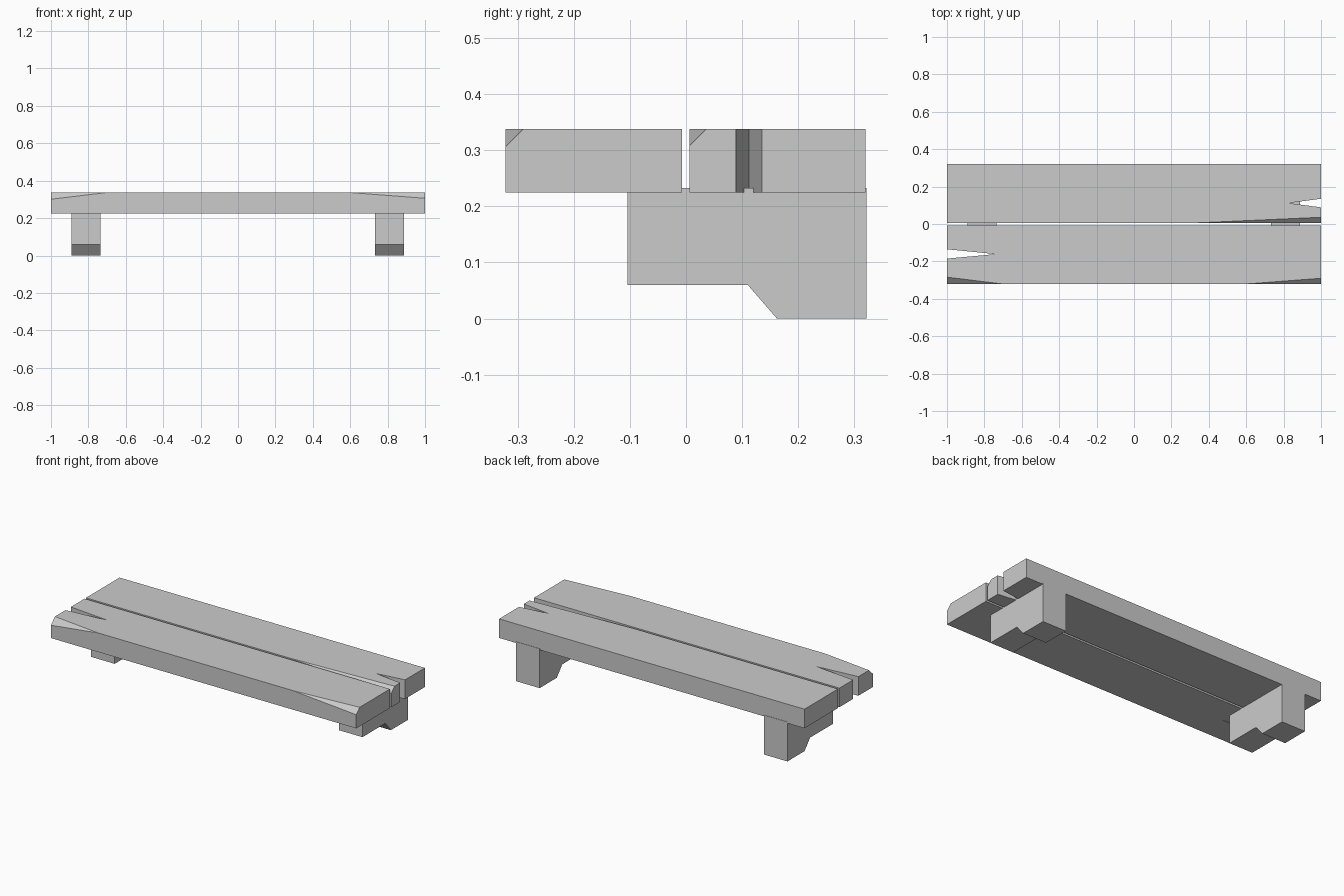
import bpy
import bmesh
from mathutils import Vector

cube = bpy.data.objects.get("Cube")
if cube:
    bpy.data.objects.remove(cube)

# Single plain grey material
grey = bpy.data.materials.new("plain_grey")
grey.use_nodes = True
colour = (0.6, 0.6, 0.6, 1)
grey.diffuse_color = colour
grey.node_tree.nodes["Principled BSDF"].inputs["Base Color"].default_value = colour

BOTTOM, TOP = 0.225, 0.338


def prism(name, points, offset, chips=()):
    """Extrude an outline by offset, then slice off corner chips."""
    bm = bmesh.new()
    face = bm.faces.new([bm.verts.new(p) for p in points])
    out = bmesh.ops.extrude_face_region(bm, geom=[face], use_keep_orig=True)
    moved = [v for v in out["geom"] if isinstance(v, bmesh.types.BMVert)]
    bmesh.ops.translate(bm, verts=moved, vec=offset)
    bmesh.ops.recalc_face_normals(bm, faces=bm.faces)

    # Each chip runs along the front top edge to one end of the plank
    for end, tip, front, width, drop in chips:
        a = Vector((tip, front, TOP))
        b = Vector((end, front, TOP - drop))
        c = Vector((end, front + width, TOP))
        normal = (b - a).cross(c - a)
        if normal.z < 0:
            normal.negate()
        geom = bm.verts[:] + bm.edges[:] + bm.faces[:]
        bmesh.ops.bisect_plane(bm, geom=geom, plane_co=a, plane_no=normal,
                               clear_outer=True)
        rim = [e for e in bm.edges if e.is_boundary]
        bmesh.ops.holes_fill(bm, edges=rim)
    bmesh.ops.recalc_face_normals(bm, faces=bm.faces)

    mesh = bpy.data.meshes.new(name)
    bm.to_mesh(mesh)
    bm.free()
    mesh.materials.append(grey)
    obj = bpy.data.objects.new(name, mesh)
    bpy.context.collection.objects.link(obj)


def plank(name, front, back, end, notch, chips):
    """Plank with a V-shaped split in one end."""
    low, tip, high = notch
    outline = [(-end, front), (end, front), (end, low), tip,
               (end, high), (end, back), (-end, back)]
    prism(name, [(x, y, BOTTOM) for x, y in outline],
          (0, 0, TOP - BOTTOM), chips)


# Seat planks
plank("front_plank", -0.322, -0.007, -1, (-0.185, (-0.74, -0.161), -0.135),
      [(-1, -0.69, -0.322, 0.038, 0.037), (1, 0.58, -0.322, 0.032, 0.032)])
plank("back_plank", 0.006, 0.32, 1, (0.089, (0.825, 0.112), 0.135),
      [(1, 0.33, 0.006, 0.03, 0.03)])

# Legs with a stepped, sloping underside
profile = [(-0.104, 0.06), (0.11, 0.06), (0.162, 0), (0.322, 0),
           (0.322, 0.233), (-0.104, 0.233)]
for name, x in (("right_leg", -0.89), ("left_leg", 0.733)):
    prism(name, [(x, y, z) for y, z in profile], (0.155, 0, 0))
